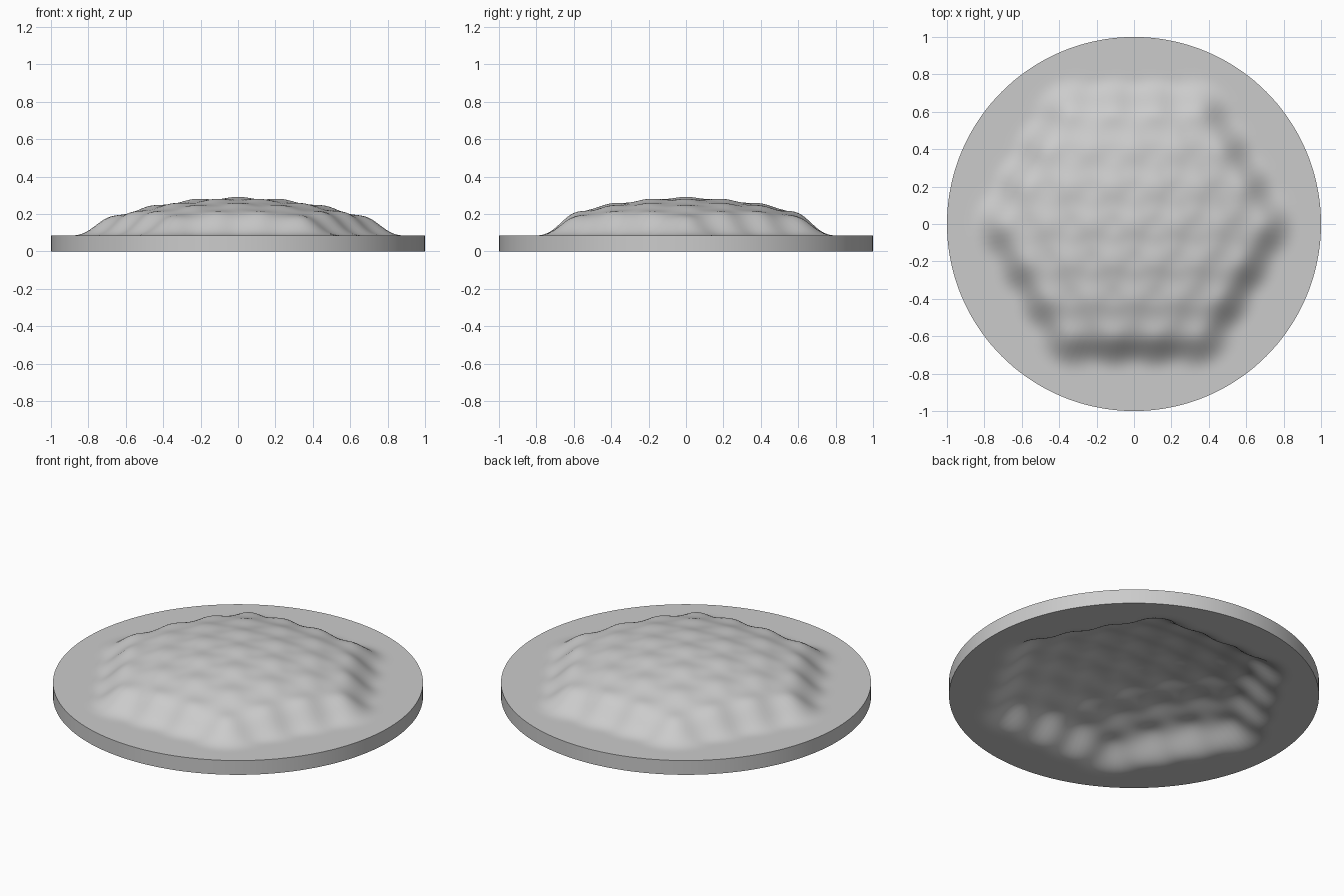
import bpy
import bmesh
import math
from mathutils import Vector

cube = bpy.data.objects.get("Cube")
if cube:
    bpy.data.objects.remove(cube, do_unlink=True)

THICK = 0.085      # plate thickness
PITCH = 0.22       # spacing of the bump lattice
REACH = 0.26       # radius of each bump
RINGS = 3          # hexagonal rings of bumps around the centre
PEAK = 0.2
SEGS, STEPS = 144, 72

# Bump centres on a hexagonal lattice, lower towards the outside
bumps = []
for row in range(-RINGS, RINGS + 1):
    count = 2 * RINGS + 1 - abs(row)
    for i in range(count):
        c = Vector(((i - (count - 1) / 2) * PITCH, row * PITCH * math.sqrt(3) / 2))
        bumps.append((c, PEAK * (1 - 1.1 * c.length_squared)))


def height(x, y):
    p = Vector((x, y))
    total = 0
    for c, h in bumps:
        t = (p - c).length_squared / REACH ** 2
        if t < 1:
            total += h * (1 - t) ** 4
    return total


# Polar grid for one skin of the plate
def skin(bm, base):
    def vert(r, a):
        x, y = r * math.cos(a), r * math.sin(a)
        return bm.verts.new((x, y, base + height(x, y)))

    centre = vert(0, 0)
    rings = [[vert(s / STEPS, math.tau * k / SEGS) for k in range(SEGS)]
             for s in range(1, STEPS + 1)]
    for k in range(SEGS):
        n = (k + 1) % SEGS
        bm.faces.new((centre, rings[0][k], rings[0][n]))
        for a, b in zip(rings, rings[1:]):
            bm.faces.new((a[k], b[k], b[n], a[n]))
    return rings[-1]


# Embossed plate: top skin, matching hollow underside, and rim wall
bm = bmesh.new()
top = skin(bm, THICK)
bottom = skin(bm, 0)
for k in range(SEGS):
    n = (k + 1) % SEGS
    bm.faces.new((bottom[k], bottom[n], top[n], top[k]))
bmesh.ops.recalc_face_normals(bm, faces=bm.faces)
mesh = bpy.data.meshes.new("embossed_disc")
bm.to_mesh(mesh)
bm.free()
disc = bpy.data.objects.new("embossed_disc", mesh)
bpy.context.collection.objects.link(disc)

# Single grey material
grey = bpy.data.materials.new("light_grey")
grey.use_nodes = True
colour = (0.6, 0.6, 0.6, 1)
grey.diffuse_color = colour
grey.node_tree.nodes["Principled BSDF"].inputs["Base Color"].default_value = colour
mesh.materials.append(grey)

# Smooth surface with crisp rim edges
bpy.ops.object.select_all(action='DESELECT')
disc.select_set(True)
bpy.context.view_layer.objects.active = disc
bpy.ops.object.shade_smooth_by_angle(angle=math.radians(40))
